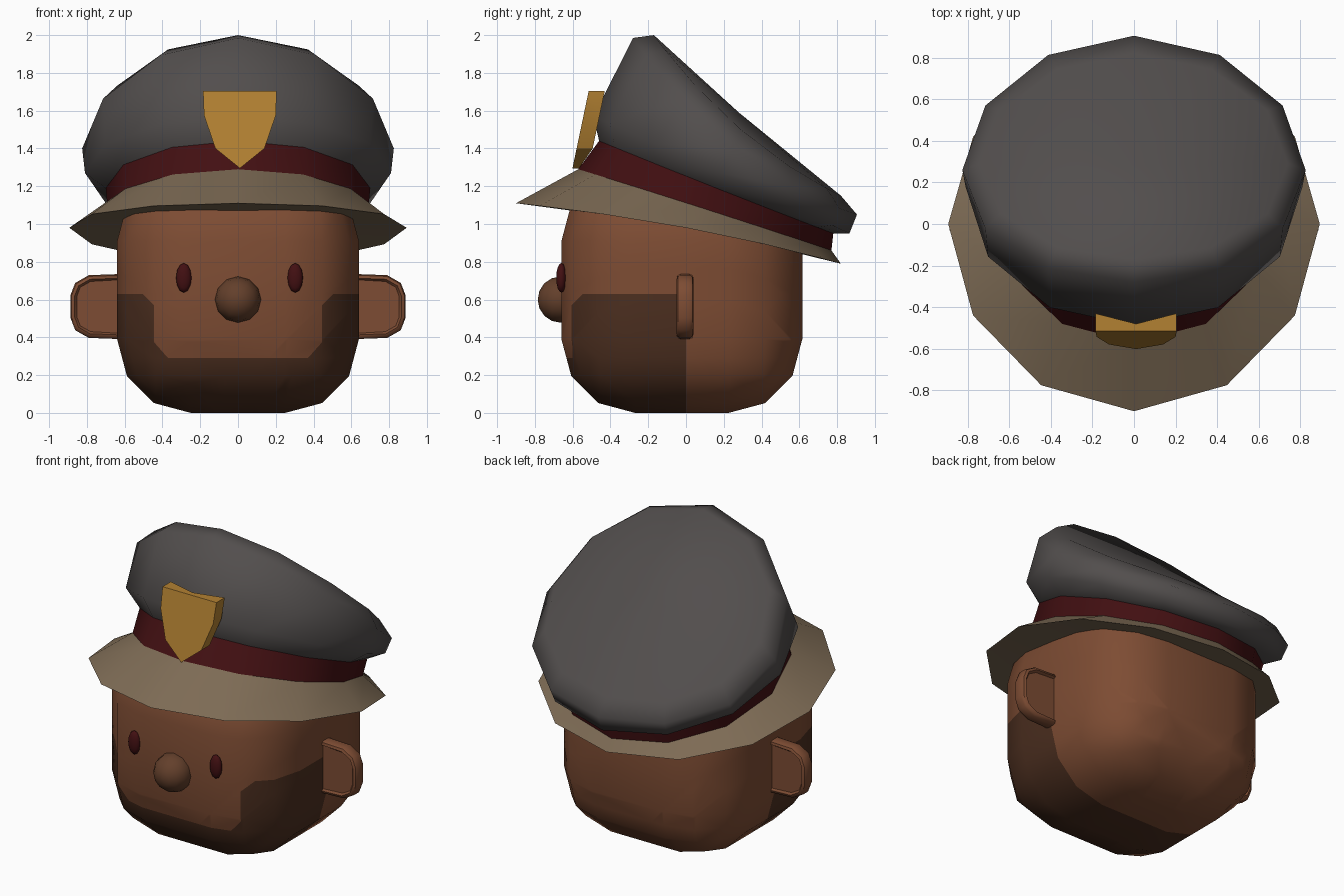
import bpy, bmesh
from math import sin, cos, pi, radians
from mathutils import Matrix, Vector

cube = bpy.data.objects.get("Cube")
if cube:
    bpy.data.objects.remove(cube, do_unlink=True)


def material(name, rgb):
    m = bpy.data.materials.new(name)
    m.use_nodes = True
    m.diffuse_color = (*rgb, 1)
    m.node_tree.nodes["Principled BSDF"].inputs["Base Color"].default_value = (*rgb, 1)
    return m


skin = material("skin brown", (0.205, 0.072, 0.033))
stubble = material("stubble brown", (0.072, 0.028, 0.014))
nose_tone = material("nose brown", (0.125, 0.05, 0.024))
grey = material("cap grey", (0.084, 0.076, 0.074))
maroon = material("dark maroon", (0.055, 0.005, 0.006))
tan = material("brim tan", (0.21, 0.15, 0.092))
gold = material("badge gold", (0.45, 0.22, 0.032))


def finish(name, bm, mats, angle=45):
    bmesh.ops.recalc_face_normals(bm, faces=bm.faces)
    mesh = bpy.data.meshes.new(name)
    bm.to_mesh(mesh)
    bm.free()
    for m in mats:
        mesh.materials.append(m)
    obj = bpy.data.objects.new(name, mesh)
    bpy.context.collection.objects.link(obj)
    bpy.ops.object.select_all(action='DESELECT')
    obj.select_set(True)
    bpy.context.view_layer.objects.active = obj
    bpy.ops.object.shade_smooth_by_angle(angle=radians(angle))
    return obj


# Head: rounded block, cut along the stubble outline
bm = bmesh.new()
bmesh.ops.create_cube(bm, size=1, matrix=Matrix.Translation((0, -0.022, 0.65))
                      @ Matrix.Diagonal((1.28, 1.275, 1.3, 1)))
bmesh.ops.bevel(bm, geom=bm.edges[:], offset=0.39, segments=3, profile=0.5,
                affect='EDGES')
JAW_TOP, MOUTH, SIDE = 0.63, 0.29, 0.445
cuts = [((0, 0, 0), (0, 1, 0)), ((0, 0, JAW_TOP), (0, 0, 1)), ((0, 0, MOUTH), (0, 0, 1))]
for s in (-1, 1):
    cuts += [((s * SIDE, 0, 0.57), (s, 0, -1)), ((s * 0.37, 0, MOUTH), (s * 0.09, 0, -0.08))]
for co, no in cuts:
    bmesh.ops.bisect_plane(bm, geom=bm.verts[:] + bm.edges[:] + bm.faces[:],
                           plane_co=co, plane_no=Vector(no).normalized())
for f in bm.faces:
    c = f.calc_center_median()
    opening = max(min(SIDE, 0.37 + (c.z - MOUTH) * 0.09 / 0.08), c.z - 0.57 + SIDE)
    bare = c.z > MOUTH and abs(c.x) < opening
    f.material_index = int(c.y < 0 and c.z < JAW_TOP and not bare)
finish("head", bm, [skin, stubble])


# Nose and eyes: squashed spheres with the poles facing forward
def ball(name, centre, size, mat):
    bm = bmesh.new()
    bmesh.ops.create_uvsphere(bm, u_segments=12, v_segments=8, radius=1,
                              matrix=Matrix.Translation(centre) @ Matrix.Diagonal((*size, 1))
                              @ Matrix.Rotation(pi / 2, 4, 'X'))
    finish(name, bm, [mat], 60)


ball("nose", (0, -0.665, 0.6), (0.122, 0.12, 0.122), nose_tone)
ball("right_eye", (-0.287, -0.66, 0.715), (0.041, 0.027, 0.078), maroon)
ball("left_eye", (0.303, -0.66, 0.715), (0.041, 0.027, 0.078), maroon)


# Extruded outline in the x-z plane
def plate(outline, y_front, y_back):
    bm = bmesh.new()
    front = [bm.verts.new((x, y_front(x, z), z)) for x, z in outline]
    back = [bm.verts.new((x, y_back(x, z), z)) for x, z in outline]
    caps = [bm.faces.new(front), bm.faces.new(back[::-1])]
    n = len(outline)
    for i in range(n):
        j = (i + 1) % n
        bm.faces.new((front[j], front[i], back[i], back[j]))
    bmesh.ops.recalc_face_normals(bm, faces=bm.faces)
    return bm, caps


# Ears: rounded D-shaped plates with a sunken face on both sides
half = [(0.6, 0.173), (0.79, 0.166), (0.862, 0.125), (0.887, 0.06)]
ear = [(x, 0.563 + h) for x, h in half] + [(x, 0.563 - h) for x, h in reversed(half)]
for name, s in (("right_ear", -1), ("left_ear", 1)):
    bm, caps = plate([(s * x, z) for x, z in ear],
                     lambda x, z: -0.05, lambda x, z: 0.04)
    rim = {e for f in caps for e in f.edges}
    bmesh.ops.bevel(bm, geom=list(rim), offset=0.022, segments=2, profile=0.5,
                    affect='EDGES')
    sides = [f for f in bm.faces if len(f.verts) == len(ear)]
    bmesh.ops.inset_individual(bm, faces=sides, thickness=0.012, depth=-0.015)
    finish(name, bm, [skin])


# Cap parts: twelve-sided rings given by half width and (y, z) at front, side, back
def ring(width, front, side, back):
    pts = []
    for i in range(12):
        t = i * pi / 6
        y, z = (m + (f - b) / 2 * cos(t) + ((f + b) / 2 - m) * cos(t) ** 2
                for f, m, b in zip(front, side, back))
        pts.append((width * sin(t), y, z))
    return pts


def loft(name, rings, mat, low=None, high=None, angle=45):
    bm = bmesh.new()
    loops = [[bm.verts.new(p) for p in r] for r in rings]
    for a, b in zip(loops, loops[1:]):
        for i in range(12):
            j = (i + 1) % 12
            bm.faces.new((a[i], a[j], b[j], b[i]))
    for tip, loop in ((low, loops[0]), (high, loops[-1])):
        if tip:
            v = bm.verts.new(tip)
            for i in range(12):
                bm.faces.new((loop[i], loop[(i + 1) % 12], v))
    finish(name, bm, [mat], angle)


brim_edge = ring(0.893, (-0.9, 1.11), (0, 0.98), (0.82, 0.79))
band_low = ring(0.69, (-0.57, 1.29), (0.1, 1.08), (0.77, 0.86))
band_high = ring(0.7, (-0.46, 1.44), (0.16, 1.19), (0.78, 0.95))
crown_wide = ring(0.81, (-0.49, 1.57), (0.18, 1.27), (0.865, 0.95))
crown_rim = ring(0.825, (-0.28, 1.985), (0.26, 1.4), (0.905, 1.05))
crown_top = ring(0.74, (-0.17, 2.0), (0.29, 1.5), (0.82, 1.15))

loft("cap_brim", [brim_edge, band_low], tan, low=(0, 0, 0.99))
loft("cap_band", [band_low, band_high], maroon)
loft("cap_crown", [band_high, crown_wide, crown_rim, crown_top], grey,
     high=(0, 0.28, 1.59), angle=70)

# Shield badge: flat leaning front, folded back
right = [(0.13, 1.4), (0.19, 1.575), (0.195, 1.705)]
shield = ([(0, 1.295)] + right + [(0, 1.705)] + [(-x, z) for x, z in reversed(right)])
shield = [(x + 0.01, z) for x, z in shield]


def lean(x, z):
    return -0.515 - 0.21 * (1.705 - z)


bm, _ = plate(shield, lean, lambda x, z: lean(x, z) + (0.035 if abs(x) < 0.05 else 0.085))
finish("badge", bm, [gold], 25)
